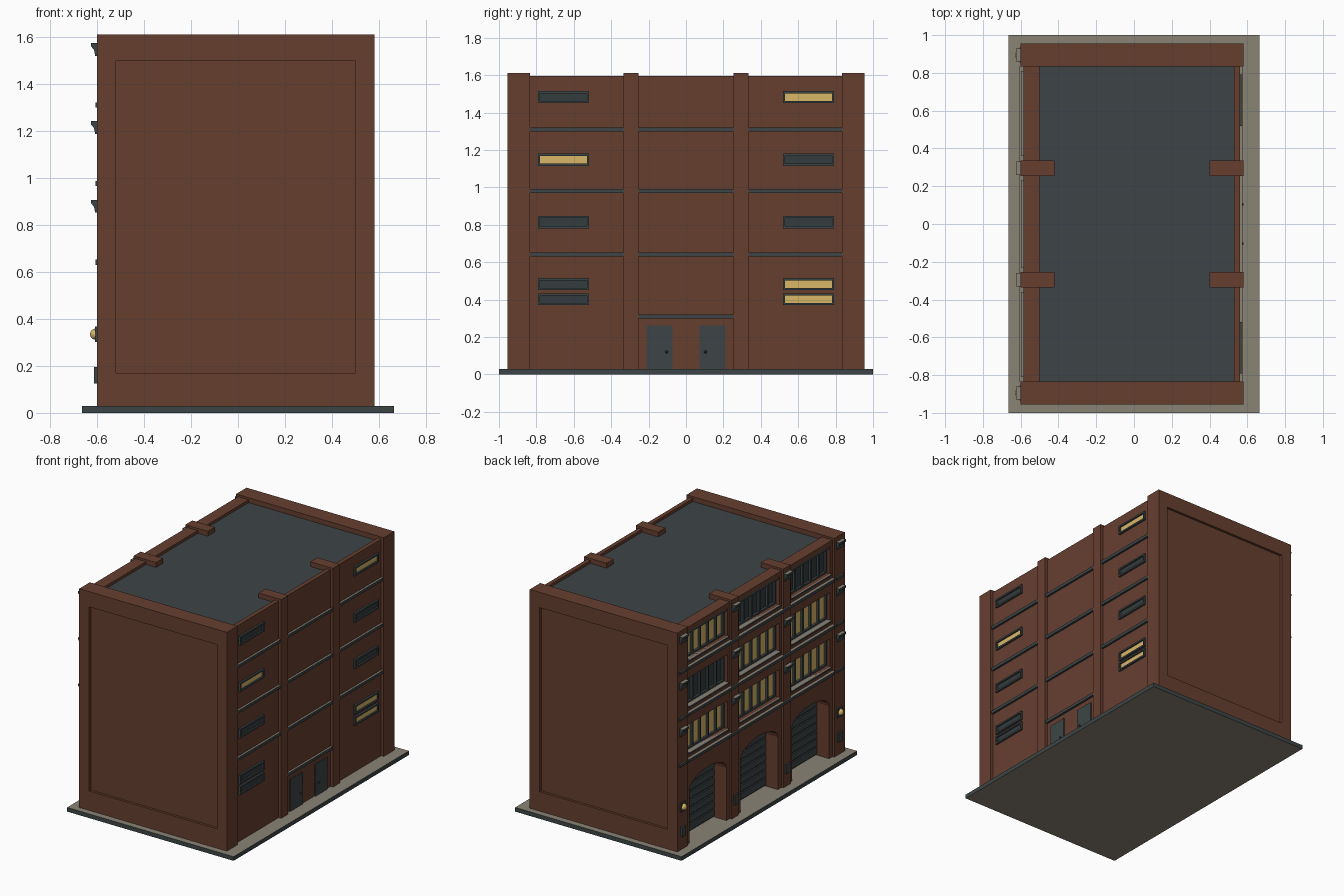
import bpy, bmesh, math
from mathutils import Matrix, Vector

if "Cube" in bpy.data.objects:
    bpy.data.objects.remove(bpy.data.objects["Cube"])


def srgb(r, g, b):
    f = lambda c: c / 12.92 if c <= 0.04045 else ((c + 0.055) / 1.055) ** 2.4
    return (f(r / 255), f(g / 255), f(b / 255), 1)


def material(name, *rgb):
    m = bpy.data.materials.new(name)
    m.diffuse_color = srgb(*rgb)
    m.use_nodes = True
    m.node_tree.nodes["Principled BSDF"].inputs["Base Color"].default_value = m.diffuse_color
    return m


BRICK = material("brick red", 103, 63, 48)
DARK = material("slate grey", 61, 69, 70)
STONE = material("warm stone", 138, 131, 117)
GOLD = material("lit window yellow", 217, 183, 105)
GLASS = material("dark glass", 52, 60, 62)


def finish(name, bm, mat, top=None, bottom=None):
    bmesh.ops.recalc_face_normals(bm, faces=bm.faces)
    me = bpy.data.meshes.new(name)
    for m in (mat, top or mat, bottom or mat):
        me.materials.append(m)
    for f in bm.faces:
        f.material_index = 1 if f.normal.z > 0.9 else 2 if f.normal.z < -0.9 else 0
    bm.to_mesh(me)
    bm.free()
    ob = bpy.data.objects.new(name, me)
    bpy.context.collection.objects.link(ob)
    return ob


def boxes(name, items, mat, top=None, bottom=None):
    """Each item is (x0, x1, y0, y1, z0, z1)."""
    bm = bmesh.new()
    for x0, x1, y0, y1, z0, z1 in items:
        m = Matrix.Translation(((x0 + x1) / 2, (y0 + y1) / 2, (z0 + z1) / 2))
        m = m @ Matrix.Diagonal((abs(x1 - x0), abs(y1 - y0), abs(z1 - z0), 1))
        bmesh.ops.create_cube(bm, size=1, matrix=m)
    return finish(name, bm, mat, top, bottom)


def prism(name, pts, offset, mat, top=None):
    """Extrude a planar outline along an offset."""
    bm = bmesh.new()
    f = bm.faces.new([bm.verts.new(p) for p in pts])
    r = bmesh.ops.extrude_face_region(bm, geom=[f])
    bmesh.ops.translate(bm, vec=Vector(offset),
                        verts=[v for v in r["geom"] if isinstance(v, bmesh.types.BMVert)])
    return finish(name, bm, mat, top)


def ring(x0, x1, y0, y1, z0, z1, t):
    """Four bars framing a rectangle in the yz plane."""
    return [(x0, x1, y0, y1, z0, z0 + t), (x0, x1, y0, y1, z1 - t, z1),
            (x0, x1, y0, y0 + t, z0 + t, z1 - t), (x0, x1, y1 - t, y1, z0 + t, z1 - t)]


XL, XR, TOP, G = -0.60, 0.58, 1.61, 0.03
BAYS = [(0.335, 0.835), (-0.255, 0.255), (-0.835, -0.335)]

# Pavement slab and roof
boxes("pavement_slab", [(-0.665, 0.665, -1, 1, 0, G)], DARK, STONE, STONE)
boxes("roof", [(-0.58, 0.54, -0.84, 0.84, 1.54, 1.575)], DARK)

# End walls with a sunken rectangular panel
for s, n in ((-1, "front"), (1, "back")):
    a, b, c = s * 0.835, s * 0.937, s * 0.955
    boxes(n + "_end_wall", [
        (XL, XR, a, b, G, TOP),
        (XL, XR, b, c, G, 0.17), (XL, XR, b, c, 1.50, TOP),
        (XL, -0.52, b, c, 0.17, 1.50), (0.50, XR, b, c, 0.17, 1.50)], BRICK)

# Pillars between the bays
for s in (-1, 1):
    boxes("pillar", [(x0, x1, s * 0.295 - 0.04, s * 0.295 + 0.04, G, TOP)
                     for x0, x1 in ((XL, -0.42), (0.40, XR))], BRICK)

# Right side: plain bays, string courses, slit windows
for y0, y1 in BAYS:
    boxes("right_bay_wall", [(0.53, 0.56, y0, y1, G, 1.595)], BRICK)
    zs = [1.31, 0.98, 0.64] + ([0.31] if y0 == -0.255 else [])
    boxes("right_string_course", [(0.555, 0.575, y0, y1, z - 0.011, z + 0.011) for z in zs],
          DARK, STONE)

for s in (-1, 1):
    for z0, z1, lit_side in ((1.45, 1.515, 1), (1.115, 1.18, -1), (0.78, 0.847, 0),
                             (0.45, 0.515, 1), (0.37, 0.433, 1)):
        y0, y1 = s * 0.655 - 0.137, s * 0.655 + 0.137
        boxes("slit_window_frame", ring(0.555, 0.574, y0, y1, z0, z1, 0.012), DARK)
        boxes("slit_window_glass", [(0.555, 0.563, y0 + 0.01, y1 - 0.01, z0 + 0.01, z1 - 0.01)],
              GOLD if s == lit_side else GLASS)
    # Service doors with knobs
    boxes("service_door", [(0.555, 0.568, s * 0.072, s * 0.212, G, 0.26)], DARK)
    bm = bmesh.new()
    bmesh.ops.create_uvsphere(bm, u_segments=8, v_segments=6, radius=0.008,
                              matrix=Matrix.Translation((0.573, s * 0.104, 0.12)))
    finish("door_knob", bm, GLASS)

# Left facade
XF = -0.585
ROWS = [(0.69, (1, 1, 1)), (1.025, (0, 1, 1)), (1.36, (1, 0, 0))]
H = 0.20
for i, (y0, y1) in enumerate(BAYS):
    c = (y0 + y1) / 2
    w0, w1 = y0 + 0.025, y1 - 0.025
    # Upper wall: spandrels and narrow jambs around the windows
    levels = [0.62] + [z for r, _ in ROWS for z in (r, r + H)] + [1.595]
    wall = [(XF, -0.50, y0, y1, levels[k], levels[k + 1]) for k in (0, 2, 4, 6)]
    for r, _ in ROWS:
        wall += [(XF, -0.50, y0, w0, r, r + H), (XF, -0.50, w1, y1, r, r + H)]
    boxes("facade_wall", wall, BRICK)
    for r, lit in ROWS:
        boxes("facade_glass", [(-0.542, -0.534, w0, w1, r, r + H)], GOLD if lit[i] else GLASS)
        bars = ring(-0.558, -0.535, w0, w1, r, r + H, 0.012)
        step = (w1 - w0) / 5
        bars += [(-0.558, -0.535, w0 + k * step - 0.007, w0 + k * step + 0.007, r, r + H)
                 for k in range(1, 5)]
        boxes("facade_window_frame", bars, DARK)
        boxes("window_ledge", [(-0.607, -0.55, y0, y1, r - 0.06, r - 0.038),
                               (-0.597, -0.55, w0, w1, r - 0.012, r)], DARK, STONE)
    # Arched garage opening
    hw, spring, rise, n = 0.212, 0.41, 0.09, 12
    outline = [(y0, G), (y0, 0.62), (y1, 0.62), (y1, G), (c + hw, G)]
    outline += [(c + hw * math.cos(math.pi * k / n), spring + rise * math.sin(math.pi * k / n))
                for k in range(n + 1)]
    outline += [(c - hw, G)]
    prism("garage_arch", [(XF, y, z) for y, z in outline], (0.105, 0, 0), BRICK)
    # Slatted roller door
    boxes("garage_door", [(-0.48, -0.46, y0, y1, G, 0.55)]
          + [(-0.49, -0.48, c - hw, c + hw, G + 0.01 + k * 0.058, G + 0.057 + k * 0.058)
             for k in range(8)], DARK)

# Pillar details on the left facade
for y in (-0.895, -0.295, 0.295, 0.895):
    for z in (0.907, 1.242, 1.575):
        prof = [(XL, z), (-0.626, z), (-0.626, z - 0.014), (-0.613, z - 0.03),
                (-0.608, z - 0.055), (XL, z - 0.055)]
        prism("pillar_bracket", [(px, y - 0.035, pz) for px, pz in prof], (0, 0.07, 0), DARK, STONE)
    boxes("pillar_band", [(-0.607, XL, y - 0.04, y + 0.04, z - 0.011, z + 0.011)
                          for z in (0.641, 0.976, 1.311)], DARK, STONE)
    boxes("utility_box", [(-0.613, XL, y - 0.022, y + 0.022, 0.125, 0.195)], DARK)
    # Round wall lamps on the outer pillars
    if abs(y) > 0.5:
        bm = bmesh.new()
        bmesh.ops.create_uvsphere(bm, u_segments=12, v_segments=8, radius=0.024,
                                  matrix=Matrix.Translation((-0.606, y, 0.335)))
        for f in bm.faces:
            f.smooth = True
        lamp = finish("lamp_globe", bm, GOLD)
        boxes("lamp_mount", [(-0.608, XL, y - 0.028, y + 0.028, 0.302, 0.368)], DARK)
